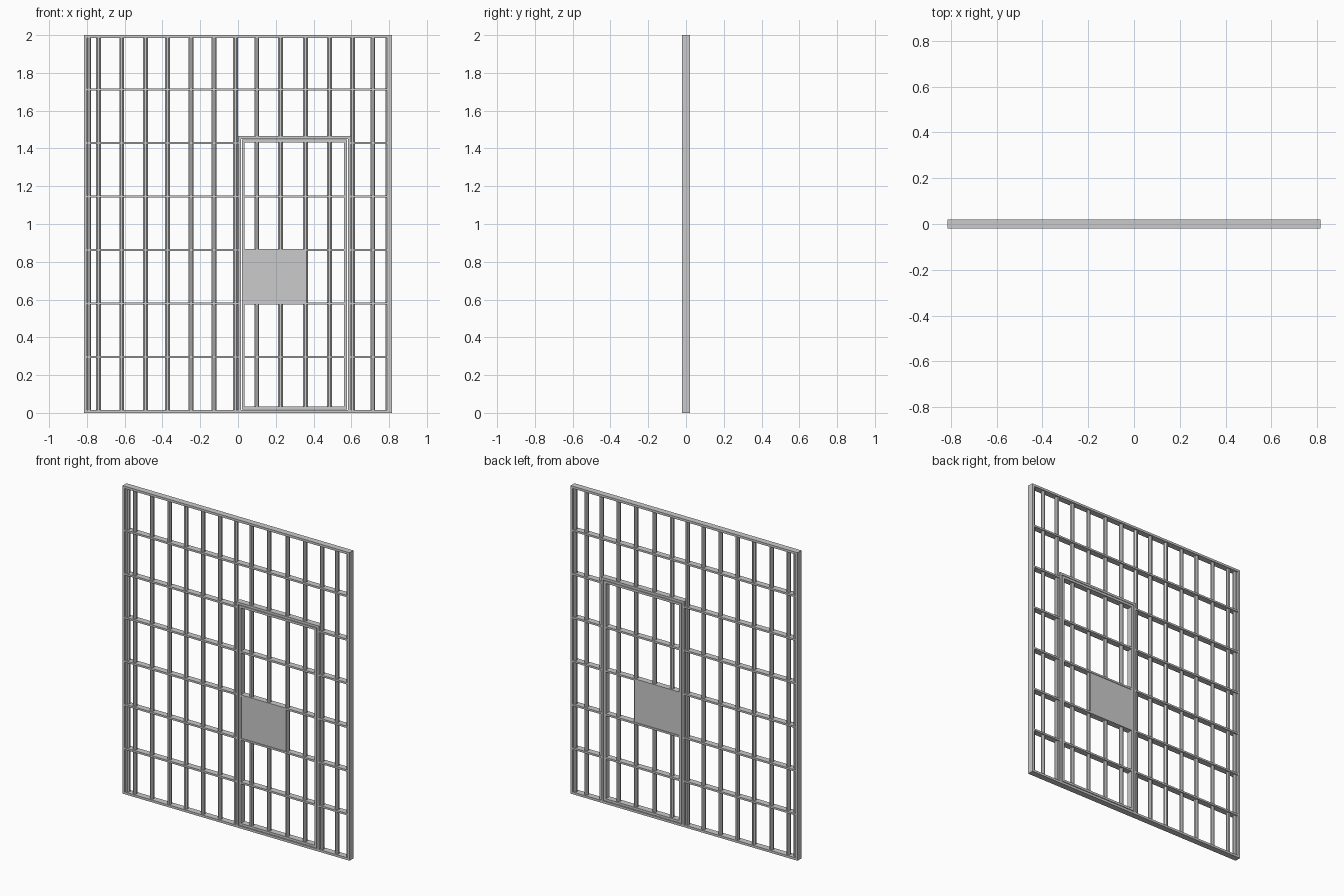
import bpy, math

if "Cube" in bpy.data.objects:
    bpy.data.objects.remove(bpy.data.objects["Cube"])

def box(name, x0, x1, y0, y1, z0, z1):
    bpy.ops.mesh.primitive_cube_add(size=1, location=((x0+x1)/2, (y0+y1)/2, (z0+z1)/2))
    o = bpy.context.object
    o.name = name
    o.scale = (x1-x0, y1-y0, z1-z0)
    bpy.ops.object.transform_apply(location=False, rotation=False, scale=True)
    return o

def rod(name, x, z0, z1, r=0.0135):
    bpy.ops.mesh.primitive_cylinder_add(vertices=8, radius=r, depth=z1-z0,
                                        location=(x, 0, (z0+z1)/2),
                                        rotation=(0, 0, math.pi/8))
    bpy.context.object.name = name

W, D, T = 0.815, 0.02, 0.015
DX0, DX1, DZ = 0.0, 0.597, 1.465      # doorway outline
IX0, IX1, IZ = 0.02, 0.577, 1.447     # door leaf outline

# Outer frame
for s in (-1, 1):
    box("frame_post", min(s*W, s*(W-T)), max(s*W, s*(W-T)), -D, D, 0, 2)
box("frame_top", -W+T, W-T, -D, D, 2-T, 2)
box("frame_bottom", -W+T, W-T, -D, D, 0, T)

# Doorway jambs and lintel
box("door_jamb", DX0, DX0+T, -D, D, T, DZ)
box("door_jamb", DX1-T, DX1, -D, D, T, DZ)
box("door_lintel", DX0+T, DX1-T, -D, D, DZ-T, DZ)

# Door leaf frame
box("door_stile", IX0, IX0+T, -D, D, 0.019, IZ)
box("door_stile", IX1-T, IX1, -D, D, 0.019, IZ)
box("door_rail", IX0+T, IX1-T, -D, D, IZ-T, IZ)
box("door_rail", IX0+T, IX1-T, -D, D, 0.019, 0.019+T)

# Flat horizontal bars, split around the doorway
for i in range(1, 7):
    z = 0.013 + i*0.2832
    a, b = z-0.006, z+0.006
    if z < DZ:
        box("cross_bar", -W+T, DX0, -D, D, a, b)
        box("cross_bar", DX1, W-T, -D, D, a, b)
        if z < 1.4:
            box("door_cross_bar", IX0+T, IX1-T, -D, D, a, b)
    else:
        box("cross_bar", -W+T, W-T, -D, D, a, b)

# Vertical rods
for x in (-0.79, -0.738, -0.616, -0.49, -0.373, -0.249, -0.127, -0.0135, 0.606, 0.714, 0.794):
    rod("bar", x, T, 2-T)
for x in (0.10, 0.225, 0.357, 0.484):
    rod("bar_above_door", x, DZ, 2-T)
    rod("door_bar", x, 0.034, IZ-T)

# Lock plate
box("lock_plate", IX0+T, 0.357, -0.016, 0.016, 0.579, 0.862)
